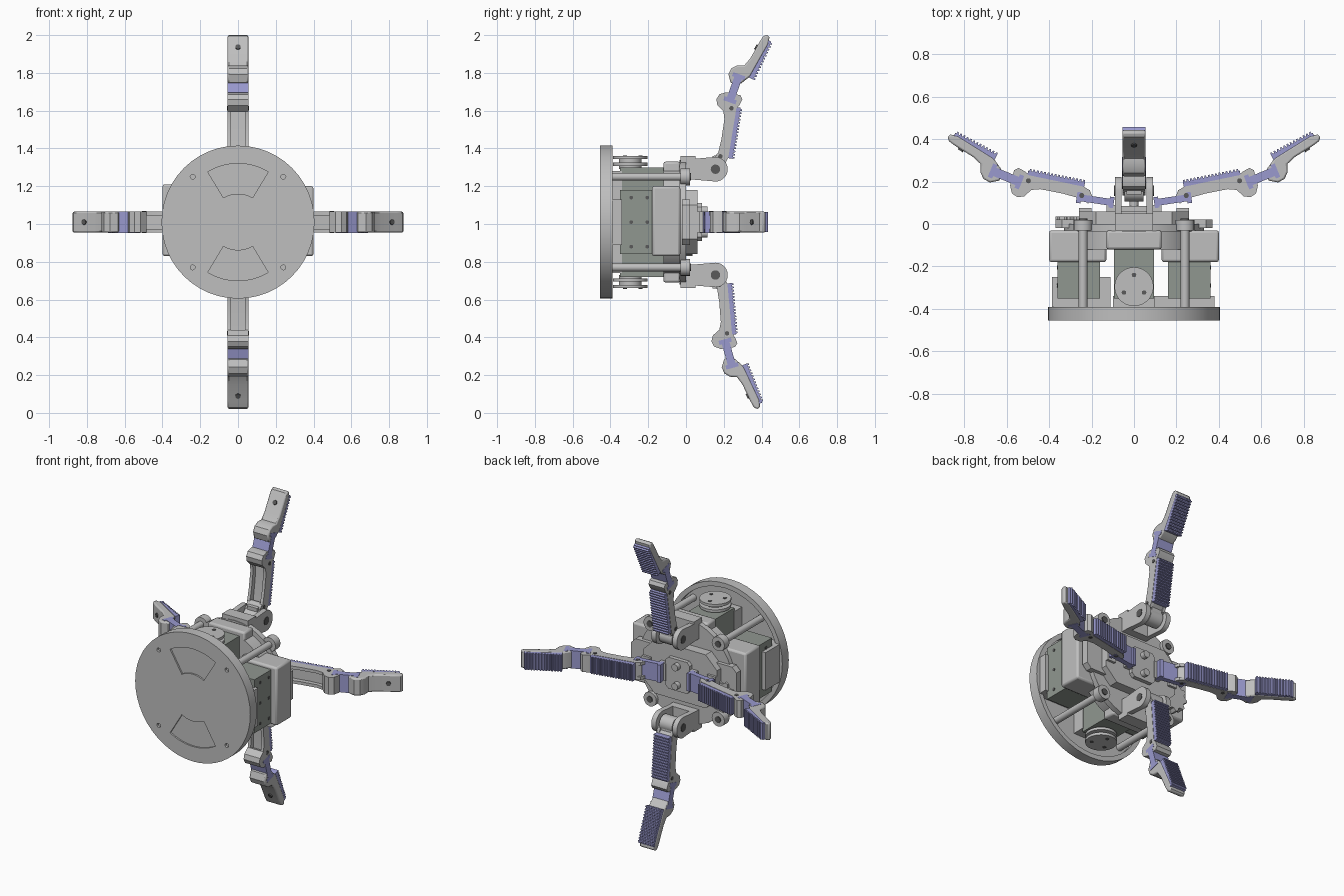
import bpy, bmesh, math
from mathutils import Matrix, Vector

if "Cube" in bpy.data.objects:
    bpy.data.objects.remove(bpy.data.objects["Cube"])

CZ = 1.01            # height of the palm axis
S = 188.8            # drawing units per scene unit for the finger profiles


def material(name, rgb):
    m = bpy.data.materials.new(name)
    m.diffuse_color = (*rgb, 1)
    m.use_nodes = True
    m.node_tree.nodes["Principled BSDF"].inputs["Base Color"].default_value = m.diffuse_color
    return m


GREY = material("light_grey_plastic", (0.52, 0.52, 0.52))
MOTOR = material("motor_grey_green", (0.28, 0.31, 0.28))
PURPLE = material("soft_purple_rubber", (0.32, 0.32, 0.62))
DARK = material("dark_hole", (0.10, 0.10, 0.10))

# local (a, b, c) -> x, z, y : profiles drawn facing the front, extruded along y
FACING = Matrix(((1, 0, 0, 0), (0, 0, 1, 0), (0, 1, 0, CZ), (0, 0, 0, 1)))


def prism(name, pts, c0, c1, mat, frame=FACING, bevel=0, smooth=True):
    """Extrude a 2D outline between c0 and c1 in the given frame."""
    bm = bmesh.new()
    lo = [bm.verts.new(frame @ Vector((a, b, c0))) for a, b in pts]
    hi = [bm.verts.new(frame @ Vector((a, b, c1))) for a, b in pts]
    bm.faces.new(lo)
    bm.faces.new(hi)
    for i in range(len(pts)):
        j = (i + 1) % len(pts)
        bm.faces.new((lo[i], lo[j], hi[j], hi[i]))
    bmesh.ops.recalc_face_normals(bm, faces=bm.faces[:])
    me = bpy.data.meshes.new(name)
    bm.to_mesh(me)
    bm.free()
    me.materials.append(mat)
    ob = bpy.data.objects.new(name, me)
    bpy.context.collection.objects.link(ob)
    if bevel:
        mod = ob.modifiers.new("edge_round", 'BEVEL')
        mod.width, mod.segments, mod.angle_limit = bevel, 2, math.radians(60)
    if smooth:
        shade(ob)
    return ob


def shade(ob):
    bpy.ops.object.select_all(action='DESELECT')
    ob.select_set(True)
    bpy.context.view_layer.objects.active = ob
    bpy.ops.object.shade_smooth_by_angle(angle=math.radians(35))


def arc(r, a=0, b=0, n=24, start=0, end=360):
    full = end - start == 360
    k = n if full else n - 1
    t = [math.radians(start + (end - start) * i / k) for i in range(n)]
    return [(a + r * math.cos(x), b + r * math.sin(x)) for x in t]


def rect(a0, a1, b0, b1):
    return [(a0, b0), (a1, b0), (a1, b1), (a0, b1)]


def chamfered(a, b, k):
    return [(a, b - k), (a - k, b), (k - a, b), (-a, b - k),
            (-a, k - b), (k - a, -b), (a - k, -b), (a, k - b)]


def box(name, x, y, z, mat, bevel=0):
    """Box from (min, max) pairs; z is measured from the palm axis."""
    return prism(name, rect(*x, *z), *y, mat, bevel=bevel, smooth=bool(bevel))


# ---------- front cover: shallow cup with two sector recesses and screw holes
cover = prism("front_cover", arc(0.405, n=48), -0.455, -0.39, GREY, smooth=False)
cutters = [prism("cut", arc(0.375, n=48), -0.42, -0.3, GREY, smooth=False)]
for mid in (90, 270):
    sector = arc(0.31, n=12, start=mid - 31, end=mid + 31) + \
        arc(0.15, n=12, start=mid + 31, end=mid - 31)
    cutters.append(prism("cut", sector, -0.5, -0.445, GREY, smooth=False))
for sx in (-1, 1):
    for sz in (-1, 1):
        cutters.append(prism("cut", arc(0.013, 0.24 * sx, 0.24 * sz, 12), -0.5, -0.44, GREY, smooth=False))
bpy.context.view_layer.objects.active = cover
for c in cutters:
    mod = cover.modifiers.new("cut", 'BOOLEAN')
    mod.object, mod.solver = c, 'EXACT'
    bpy.ops.object.modifier_apply(modifier=mod.name)
    bpy.data.objects.remove(c)
shade(cover)

# ---------- standoff posts with screw bosses
for sx in (-1, 1):
    for sz in (-1, 1):
        p = (0.24 * sx, 0.24 * sz)
        prism("standoff_post", arc(0.021, *p, 16), -0.43, -0.02, GREY)
        prism("post_boss", arc(0.045, *p, 16), -0.03, 0.02, GREY)
        prism("post_screw", arc(0.02, *p, 12), 0.02, 0.026, DARK)

# ---------- motors, brackets and output wheels
for s in (-1, 1):
    span = lambda lo, hi: tuple(sorted((s * lo, s * hi)))
    box("vertical_motor", (-0.095, 0.095), (-0.35, -0.1), span(0.05, 0.29), MOTOR)
    box("side_motor", span(0.16, 0.36), (-0.35, -0.1), (-0.17, 0.17), MOTOR)
    box("side_housing", span(0.13, 0.4), (-0.18, -0.03), (-0.18, 0.2 if s < 0 else 0.19), GREY, 0.012)
    box("end_housing", (-0.13, 0.13), (-0.12, -0.03), span(0.2, 0.32), GREY, 0.012)
    box("motor_foot", (-0.1, 0.1), (-0.43, -0.34), span(0.1, 0.27), GREY)
    stack = Matrix(((1, 0, 0, 0), (0, 1, 0, -0.295), (0, 0, s, CZ), (0, 0, 0, 1)))
    for r, lo, hi in ((0.06, 0.28, 0.345), (0.092, 0.298, 0.315), (0.092, 0.333, 0.35)):
        prism("output_wheel", arc(r, n=28), lo, hi, GREY, stack)
    for a in (90, 210, 330):
        prism("wheel_hole", arc(0.011, *arc(0.055, n=2, start=a, end=a + 1)[0], 10), 0.35, 0.353, DARK, stack)
    for y in (-0.29, -0.205):
        for z in (-0.13, 0, 0.13):
            side = Matrix(((0, 0, s, 0), (1, 0, 0, y), (0, 1, 0, CZ + z), (0, 0, 0, 1)))
            prism("motor_screw", arc(0.01, n=10), 0.36, 0.363, DARK, side)
box("left_bracket", (-0.385, -0.11), (-0.43, -0.25), (-0.12, 0.12), GREY)
box("right_bracket", (0.1, 0.38), (-0.43, -0.34), (-0.12, 0.12), GREY)

# ---------- palm plates at the back
prism("palm_core", arc(0.3, n=40), -0.12, -0.03, GREY)
prism("palm_plate", arc(0.33, n=40), -0.035, 0.0, GREY)
prism("palm_cross_plate", chamfered(0.37, 0.12, 0.03), -0.02, 0.022, GREY)
prism("palm_cap", chamfered(0.26, 0.17, 0.08), 0.0, 0.06, GREY)
prism("palm_center_block", chamfered(0.085, 0.1, 0.02), 0.06, 0.085, GREY)
for z in (-0.06, 0.06):
    prism("palm_column", arc(0.022, 0, z, 16), 0.08, 0.115, GREY)
teeth = []
for i in range(40):
    r = 0.1 if i % 4 < 2 else 0.082
    teeth.append(arc(r, -0.27, -0.08, 2, i * 9, i * 9 + 1)[0])
prism("palm_gear", teeth, -0.01, 0.035, GREY)


# ---------- fingers
def px(*pts):
    """Profile points, relative to the middle joint, as (radial, forward)."""
    return [((101 - q) / S, (p - 731) / S) for p, q in pts]


def flexure(name, a, b, half, bar, width, frame):
    """Flexible strip with a crossbar at each end."""
    a, b = Vector(a), Vector(b)
    d = (b - a).normalized()
    n = Vector((-d.y, d.x))
    t = 0.022
    pts = [a + n * bar, a + d * t + n * bar, a + d * t + n * half, b - d * t + n * half,
           b - d * t + n * bar, b + n * bar, b - n * bar, b - d * t - n * bar,
           b - d * t - n * half, a + d * t - n * half, a + d * t - n * bar, a - n * bar]
    prism(name, [tuple(p) for p in pts], -width, width, PURPLE, frame, smooth=False)


def ribbed_pad(name, a, b, count, frame):
    """Grip pad: a strip whose outer face carries square ribs."""
    a, b = (Vector(p) for p in px(a, b))
    d = (b - a) / count
    n = Vector((-d.y, d.x)).normalized()
    pts = [a - n * 0.012]
    for i in range(count):
        for f, h in ((0, 0.016), (0.15, 0.026), (0.55, 0.026), (0.7, 0.016)):
            pts.append(a + d * (i + f) + n * h)
    pts += [b + n * 0.016, b - n * 0.012]
    prism(name, [tuple(p) for p in pts], -0.053, 0.053, PURPLE, frame, smooth=False)


JOINT = px((724, 112), (718, 106), (717, 100), (720, 95), (727, 93), (741, 96),
           (743, 100), (740, 106), (737, 109))
PLATE = px((714, 163), (718, 157), (722, 140), (725, 120)) + JOINT + \
    px((729, 158), (726, 164), (719, 167))
WEB = px((724, 163), (729, 130), (730, 108), (737, 109), (729, 158))
FINGERTIP = px((729, 75), (732, 69), (738, 66), (745, 66), (751, 59), (760, 43), (764, 37),
               (768, 35.5), (770, 38), (769, 45), (751, 77), (747, 80), (742, 84),
               (736, 86), (731, 83))


def finger(angle, radial, forward, tilt, hinged):
    t = math.radians(angle)
    base = Matrix(((math.cos(t), 0, -math.sin(t), 0), (0, 1, 0, 0),
                   (math.sin(t), 0, math.cos(t), CZ), (0, 0, 0, 1)))
    f = base @ Matrix.Translation((radial, forward, 0)) @ Matrix.Rotation(math.radians(tilt), 4, 'Z')
    # lower link: two cheeks, a web and a full-width joint
    for s in (-1, 1):
        prism("link_cheek", PLATE, s * 0.036, s * 0.055, GREY, f)
        for p, q in ((732, 109), (721, 157)):
            prism("link_pin", arc(0.012, *px((p, q))[0], 12), s * 0.055, s * 0.0575, DARK, f)
    prism("link_web", WEB, -0.04, 0.04, GREY, f)
    prism("link_joint", JOINT, -0.055, 0.055, GREY, f)
    prism("link_root", arc(0.026, *px((721, 158))[0], 16), -0.05, 0.05, GREY, f)
    ribbed_pad("link_pad", (730, 159), (738, 108), 16, f)
    # middle flexure and fingertip
    flexure("middle_flexure", *px((730, 103), (740, 75)), 0.021, 0.034, 0.0565, f)
    prism("fingertip", FINGERTIP, -0.055, 0.055, GREY, f, bevel=0.008)
    ribbed_pad("fingertip_pad", (751, 79), (769, 41), 13, f)
    u, v = px((757, 48))[0]
    hole = f @ Matrix.Translation((u, v, 0)) @ Matrix.Rotation(math.radians(30), 4, 'Z') @ \
        Matrix.Rotation(math.radians(90), 4, 'X')
    prism("fingertip_hole", arc(0.014, n=12), -0.008, 0.006, DARK, hole)
    if hinged:
        # fork knuckle with hinge pin
        lug = [(0.225, 0.03)] + arc(0.065, 0.28, 0.156, 16, 180, 0)[::1]
        lug = [(0.335, 0.04)] + arc(0.065, 0.28, 0.156, 16, 0, 180) + [(0.225, 0.04)]
        for s in (-1, 1):
            prism("knuckle_lug", lug, s * 0.058, s * 0.09, GREY, base)
            prism("hinge_hole", arc(0.025, 0.28, 0.156, 16), s * 0.09, s * 0.093, DARK, base)
        prism("knuckle_base", rect(0.225, 0.35, -0.03, 0.05), -0.09, 0.09, GREY, base)
        prism("hinge_barrel", arc(0.05, 0.28, 0.156, 24), -0.045, 0.045, GREY, base)
        prism("hinge_tongue", [(0.25, 0.14), (0.35, 0.14), (0.36, 0.205), (0.26, 0.2)],
              -0.036, 0.036, GREY, base)
    else:
        # root flexure held by the palm
        flexure("root_flexure", (0.095, 0.1), (0.27, 0.126), 0.016, 0.026, 0.0565, base)
        prism("root_clamp", rect(0.08, 0.13, 0.055, 0.09), -0.055, 0.055, GREY, base)
        prism("root_stop", rect(0.2, 0.26, 0.05, 0.075), -0.055, 0.055, GREY, base)


finger(90, 0.645, 0.235, 0, True)
finger(270, 0.631, 0.209, -4, True)
finger(0, 0.54, 0.2, 2.5, False)
finger(180, 0.54, 0.2, 2.5, False)
